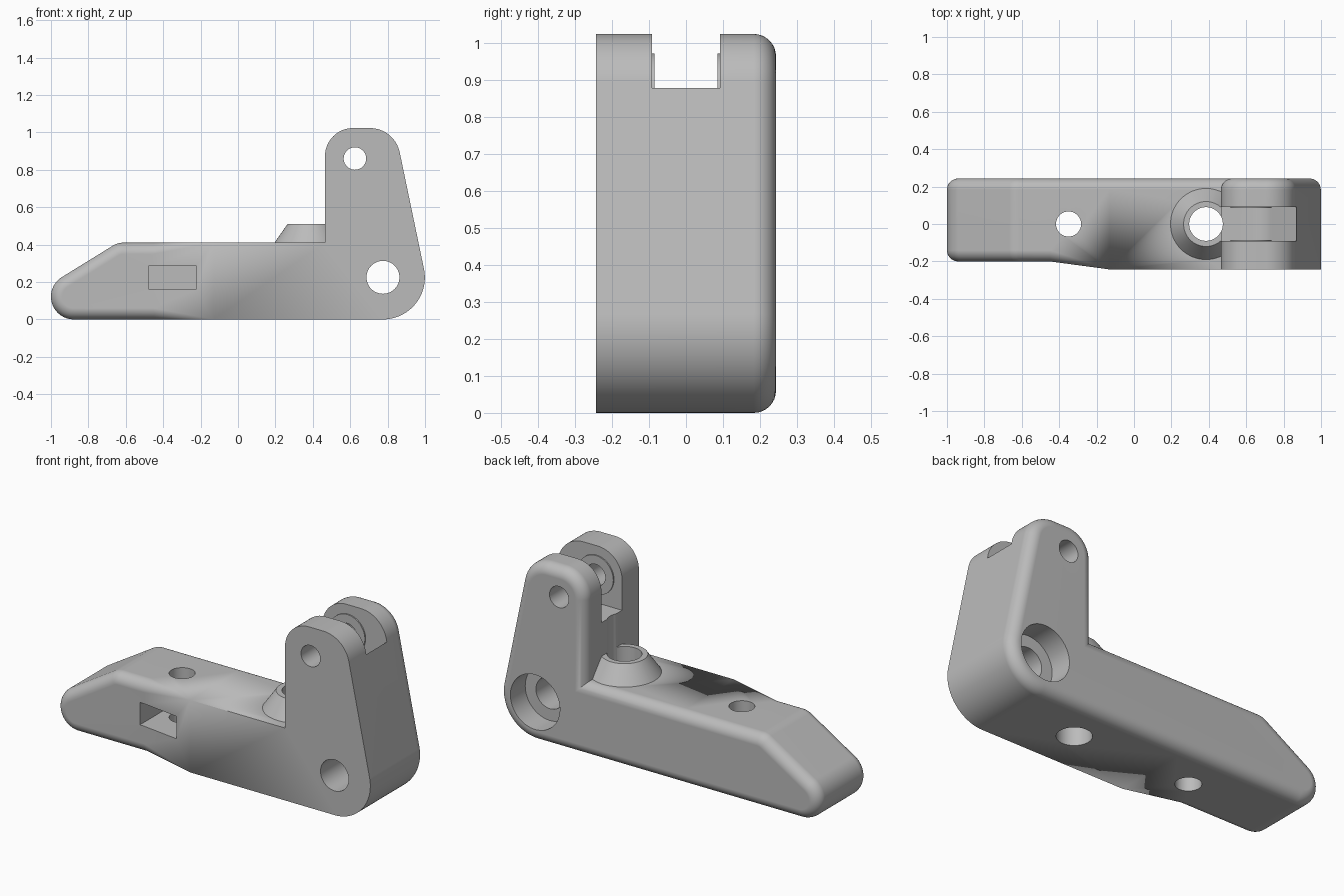
import bpy, bmesh, math
from mathutils import Matrix

if "Cube" in bpy.data.objects:
    bpy.data.objects.remove(bpy.data.objects["Cube"], do_unlink=True)

grey = bpy.data.materials.new("plain grey")
grey.use_nodes = True
grey.diffuse_color = (0.5, 0.5, 0.5, 1)
grey.node_tree.nodes["Principled BSDF"].inputs["Base Color"].default_value = grey.diffuse_color

HALF = 0.243       # half the body depth
ROUND = 0.06       # edge rounding radius
STEPS = 8


def make_object(name, bm):
    bmesh.ops.recalc_face_normals(bm, faces=bm.faces)
    mesh = bpy.data.meshes.new(name)
    bm.to_mesh(mesh)
    bm.free()
    mesh.materials.append(grey)
    obj = bpy.data.objects.new(name, mesh)
    bpy.context.collection.objects.link(obj)
    return obj


def arc(cx, cz, r, start, end, n):
    angles = [math.radians(start + (end - start) * i / n) for i in range(n + 1)]
    return [(cx + r * math.cos(a), cz + r * math.sin(a)) for a in angles]


def cone(name, loc, r1, r2, depth, axis="Z"):
    bm = bmesh.new()
    turn = Matrix.Rotation(-math.pi / 2, 4, "X") if axis == "Y" else Matrix()
    bmesh.ops.create_cone(bm, cap_ends=True, segments=64, radius1=r1, radius2=r2,
                          depth=depth, matrix=Matrix.Translation(loc) @ turn)
    return make_object(name, bm)


def prism(name, points, y0, y1):
    bm = bmesh.new()
    face = bm.faces.new([bm.verts.new((x, y0, z)) for x, z in points])
    ext = bmesh.ops.extrude_face_region(bm, geom=[face])
    moved = [v for v in ext["geom"] if isinstance(v, bmesh.types.BMVert)]
    bmesh.ops.translate(bm, verts=moved, vec=(0, y1 - y0, 0))
    return make_object(name, bm)


def combine(target, tool, operation):
    mod = target.modifiers.new("combine", "BOOLEAN")
    mod.operation, mod.object, mod.solver = operation, tool, "EXACT"
    bpy.context.view_layer.objects.active = target
    bpy.ops.object.modifier_apply(modifier=mod.name)
    bpy.data.objects.remove(tool, do_unlink=True)


# Side outline, counter-clockwise as seen from the front
RAMP0, RAMP1, DECK = -0.45, -0.13, 0.41
outline = [(RAMP0, 0), (RAMP1, 0)]
outline += arc(0.775, 0.224, 0.224, -90, 11.7, 24)
outline += arc(0.705, 0.86, 0.163, 11.7, 90, 16)
outline += arc(0.615, 0.873, 0.15, 90, 180, 16)
outline += [(0.465, DECK)]
top_ramp = len(outline)
outline += [(RAMP1, DECK), (RAMP0, DECK)]
outline += arc(-0.615, 0.31, 0.1, 90, 121, 8)
outline += arc(-0.878, 0.122, 0.122, 121, 270, 28)
count = len(outline)


def inset_direction(i):
    (ax, az), (bx, bz), (cx, cz) = outline[i - 1], outline[i], outline[(i + 1) % count]
    l1, l2 = math.hypot(bx - ax, bz - az), math.hypot(cx - bx, cz - bz)
    n1 = (-(bz - az) / l1, (bx - ax) / l1)
    n2 = (-(cz - bz) / l2, (cx - bx) / l2)
    k = 1 + n1[0] * n2[0] + n1[1] * n2[1]
    return (n1[0] + n2[0]) / k, (n1[1] + n2[1]) / k


inward = [inset_direction(i) for i in range(count)]


def ring(bm, t, front):
    """One outline loop, at angle t of the edge rounding."""
    loop = []
    for (x, z), (dx, dz) in zip(outline, inward):
        fade = min(1, max(0, (RAMP1 - x) / (RAMP1 - RAMP0))) if front else 1
        r = ROUND * fade
        y = HALF - (0.043 * fade if front else 0) - r * (1 - math.sin(t))
        d = r * (1 - math.cos(t))
        loop.append(bm.verts.new((x + dx * d, -y if front else y, z + dz * d)))
    return loop


# Body: rounded all along the back, and around the thinned tip at the front
bm = bmesh.new()
angles = [math.pi / 2 * i / STEPS for i in range(STEPS + 1)]
rings = [ring(bm, t, True) for t in reversed(angles)] + [ring(bm, t, False) for t in angles]
for a, b in zip(rings, rings[1:]):
    for i in range(count):
        j = (i + 1) % count
        bm.faces.new((a[i], a[j], b[j], b[i]))
first = rings[0]
bm.faces.new(first[1:top_ramp + 1])
bm.faces.new((first[0], first[1], first[top_ramp], first[top_ramp + 1]))
bm.faces.new(first[top_ramp + 1:] + first[:1])
bm.faces.new(rings[-1])
bmesh.ops.remove_doubles(bm, verts=bm.verts, dist=0.00002)
body = make_object("lever_bracket_body", bm)

# Conical collar on the deck
slope = 0.7
combine(body, cone("collar", (0.385, 0, 0.445), 0.19 + 0.03 * slope, 0.12, 0.13), "UNION")

# Fork slot with a sloping exit
PX, PZ = 0.625, 0.86
slot = [(0.3, 0.70)] + arc(PX, PZ, 0.16, -90, -45, 10) + [(1.19, 1.2), (0.3, 1.2)]
combine(body, prism("fork_slot", slot, -0.092, 0.092), "DIFFERENCE")

# Thin bosses on the inner fork walls
for side in (-1, 1):
    combine(body, cone("fork_boss", (PX, side * 0.11, PZ), 0.11, 0.11, 0.05, "Y"), "UNION")

# Holes: fork pin, pivot with counterbore, collar bore, screw hole
cutters = [
    cone("pin_hole", (PX, 0, PZ), 0.06, 0.06, 1, "Y"),
    cone("pivot_hole", (0.775, 0, 0.225), 0.088, 0.088, 1, "Y"),
    cone("pivot_counterbore", (0.775, 0.31, 0.225), 0.155, 0.155, 0.4, "Y"),
    cone("collar_bore", (0.385, 0, 0.5), 0.09, 0.09, 1.4),
    cone("screw_hole", (-0.35, 0, 0.2), 0.067, 0.067, 1),
    prism("nut_pocket", [(-0.475, 0.16), (-0.225, 0.16), (-0.225, 0.287), (-0.475, 0.287)],
          -0.4, 0.125),
]
for cutter in cutters:
    combine(body, cutter, "DIFFERENCE")

# Smooth shading with sharp edges kept
bpy.ops.object.select_all(action="DESELECT")
body.select_set(True)
bpy.context.view_layer.objects.active = body
bpy.ops.object.shade_smooth_by_angle(angle=math.radians(30))
weighted = body.modifiers.new("even_shading", "WEIGHTED_NORMAL")
weighted.keep_sharp = True
